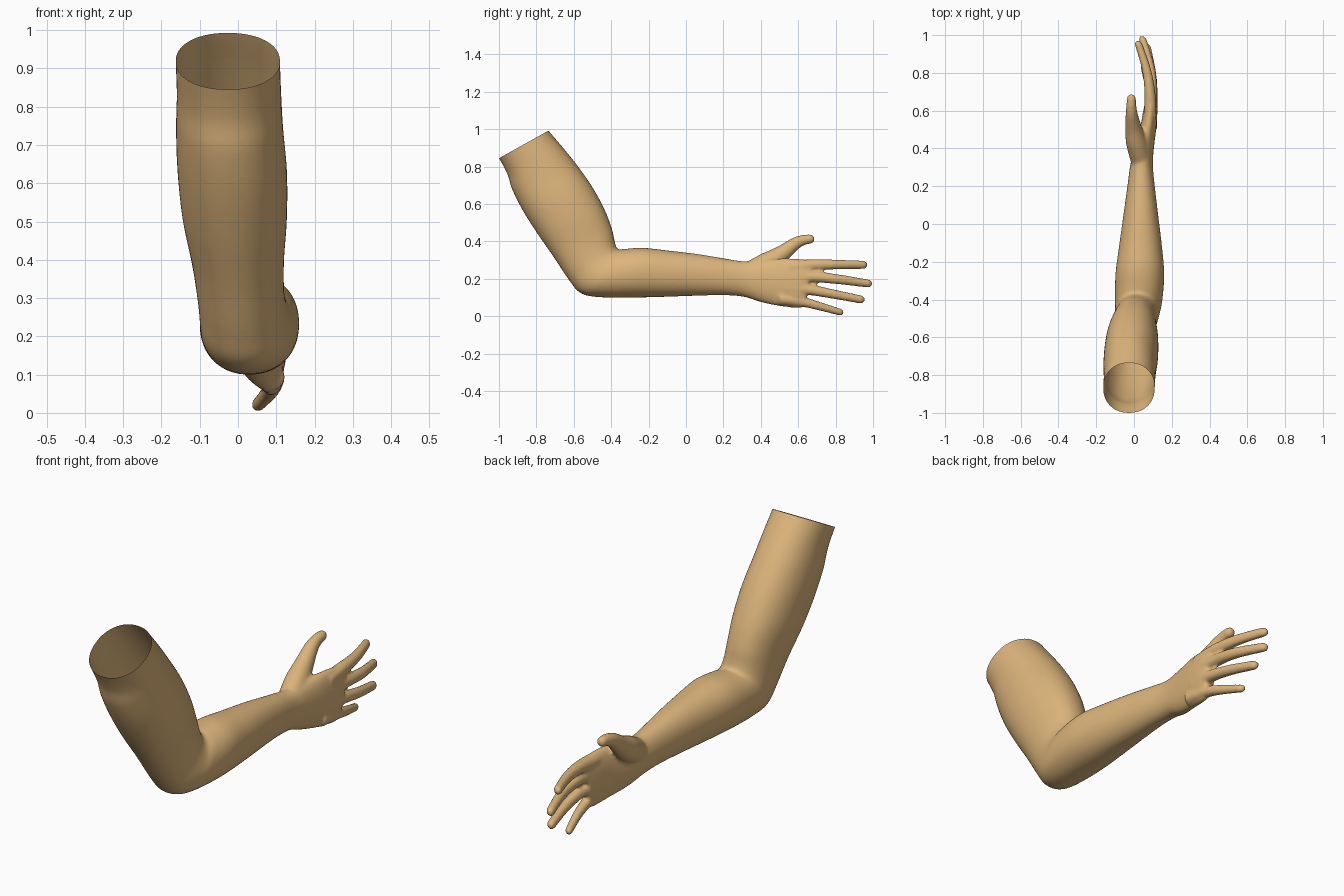
import bpy, bmesh, math
from mathutils import Vector

if "Cube" in bpy.data.objects:
    bpy.data.objects.remove(bpy.data.objects["Cube"])

skin = bpy.data.materials.new("tan skin")
skin.diffuse_color = (0.72, 0.46, 0.20, 1)
skin.use_nodes = True
skin.node_tree.nodes["Principled BSDF"].inputs["Base Color"].default_value = skin.diffuse_color
SIDES = 40
bm = bmesh.new()


def refine(rows, steps):
    """Catmull-Rom interpolation between rows of numbers."""
    out = []
    for i in range(len(rows) - 1):
        p0, p1, p2 = rows[max(i - 1, 0)], rows[i], rows[i + 1]
        p3 = rows[min(i + 2, len(rows) - 1)]
        for s in range(steps):
            t = s / steps
            out.append([0.5 * (2 * b + (c - a) * t + (2 * a - 5 * b + 4 * c - d) * t * t
                               + (3 * b - a - 3 * c + d) * t ** 3)
                        for a, b, c, d in zip(p0, p1, p2, p3)])
    return out + [list(rows[-1])]


def loft(rows, power=1.0):
    """Skin closed rings; row = lower y, z, upper y, z, left x, right x."""
    rings = []
    for ya, za, yb, zb, xa, xb in rows:
        mid = Vector(((xa + xb) / 2, (ya + yb) / 2, (za + zb) / 2))
        up = Vector((0, (yb - ya) / 2, (zb - za) / 2))
        side = Vector(((xb - xa) / 2, 0, 0))
        ring = []
        for k in range(SIDES):
            a = 2 * math.pi * k / SIDES
            c, s = math.cos(a), math.sin(a)
            ring.append(bm.verts.new(mid + side * math.copysign(abs(c) ** power, c)
                                     + up * math.copysign(abs(s) ** power, s)))
        rings.append(ring)
    for r, q in zip(rings, rings[1:]):
        for k in range(SIDES):
            n = (k + 1) % SIDES
            bm.faces.new((r[k], r[n], q[n], q[k]))
    bm.faces.new(rings[0][::-1])
    bm.faces.new(rings[-1])


def digit(points):
    """Round-tipped finger through rows of x, y, z, radius."""
    path = refine(points, 6)
    end, prev = Vector(path[-1][:3]), Vector(path[-2][:3])
    d, r = (end - prev).normalized(), path[-1][3]
    for a in (0.3, 0.6, 0.9, 1.15, 1.35, 1.5):
        path.append([*(end + d * r * math.sin(a)), r * math.cos(a)])
    rows = []
    for i, (x, y, z, r) in enumerate(path):
        p, q = path[max(i - 1, 0)], path[min(i + 1, len(path) - 1)]
        t = Vector((q[1] - p[1], q[2] - p[2])).normalized() * r
        rows.append((y + t.y, z - t.x, y - t.y, z + t.x, x - r * 0.95, x + r * 0.95))
    loft(rows)


# Upper arm, elbow and forearm down to the palm
loft(refine([
    (-1.05, 0.92, -0.79, 1.07, -0.165, 0.11),
    (-1.00, 0.845, -0.735, 0.993, -0.163, 0.11),
    (-0.955, 0.76, -0.66, 0.905, -0.16, 0.113),
    (-0.93, 0.68, -0.58, 0.805, -0.162, 0.118),
    (-0.875, 0.57, -0.50, 0.69, -0.158, 0.128),
    (-0.80, 0.45, -0.435, 0.57, -0.145, 0.128),
    (-0.71, 0.32, -0.395, 0.465, -0.12, 0.12),
    (-0.63, 0.20, -0.38, 0.395, -0.105, 0.122),
    (-0.565, 0.125, -0.365, 0.36, -0.10, 0.135),
    (-0.47, 0.103, -0.33, 0.36, -0.10, 0.15),
    (-0.30, 0.10, -0.23, 0.366, -0.098, 0.16),
    (-0.12, 0.104, -0.10, 0.352, -0.078, 0.147),
    (0.05, 0.11, 0.06, 0.333, -0.055, 0.127),
    (0.20, 0.113, 0.20, 0.31, -0.035, 0.11),
    (0.31, 0.104, 0.31, 0.294, -0.02, 0.10),
    (0.40, 0.076, 0.40, 0.30, 0.00, 0.105),
    (0.50, 0.055, 0.52, 0.31, 0.032, 0.118),
    (0.59, 0.045, 0.62, 0.305, 0.05, 0.124),
    (0.63, 0.05, 0.68, 0.295, 0.062, 0.118),
], 5), 0.93)

# Thumb, with the fleshy base
digit([(0.04, 0.33, 0.225, 0.06), (0.015, 0.43, 0.28, 0.06), (-0.002, 0.51, 0.332, 0.046),
       (-0.012, 0.58, 0.386, 0.034), (-0.014, 0.625, 0.407, 0.028), (-0.014, 0.663, 0.413, 0.025)])

# Index, middle, ring and little fingers
digit([(0.085, 0.56, 0.262, 0.036), (0.085, 0.68, 0.274, 0.031), (0.068, 0.81, 0.277, 0.026),
       (0.025, 0.95, 0.275, 0.022)])
digit([(0.09, 0.56, 0.205, 0.034), (0.095, 0.68, 0.211, 0.030), (0.088, 0.82, 0.197, 0.026),
       (0.047, 0.975, 0.175, 0.022)])
digit([(0.09, 0.54, 0.15, 0.034), (0.098, 0.66, 0.142, 0.029), (0.095, 0.79, 0.118, 0.025),
       (0.07, 0.935, 0.09, 0.022)])
digit([(0.09, 0.50, 0.095, 0.034), (0.092, 0.62, 0.078, 0.027), (0.082, 0.71, 0.055, 0.023),
       (0.053, 0.825, 0.022, 0.019)])

bmesh.ops.recalc_face_normals(bm, faces=bm.faces)
mesh = bpy.data.meshes.new("arm")
bm.to_mesh(mesh)
bm.free()
arm = bpy.data.objects.new("arm", mesh)
bpy.context.collection.objects.link(arm)
bpy.context.view_layer.objects.active = arm
arm.select_set(True)

# Fuse the parts into one soft skin
fuse = arm.modifiers.new("fuse", 'REMESH')
fuse.mode = 'VOXEL'
fuse.voxel_size = 0.008
soften = arm.modifiers.new("soften", 'SMOOTH')
soften.factor = 0.5
soften.iterations = 5
for name in ("fuse", "soften"):
    bpy.ops.object.modifier_apply(modifier=name)

# Cut the shoulder end open
bm = bmesh.new()
bm.from_mesh(arm.data)
bmesh.ops.bisect_plane(bm, geom=bm.verts[:] + bm.edges[:] + bm.faces[:],
                       plane_co=(0, -1.0, 0.845), plane_no=(0, -0.487, 0.873), clear_outer=True)
bm.to_mesh(arm.data)
bm.free()
arm.data.materials.clear()
arm.data.materials.append(skin)
bpy.ops.object.shade_smooth()
